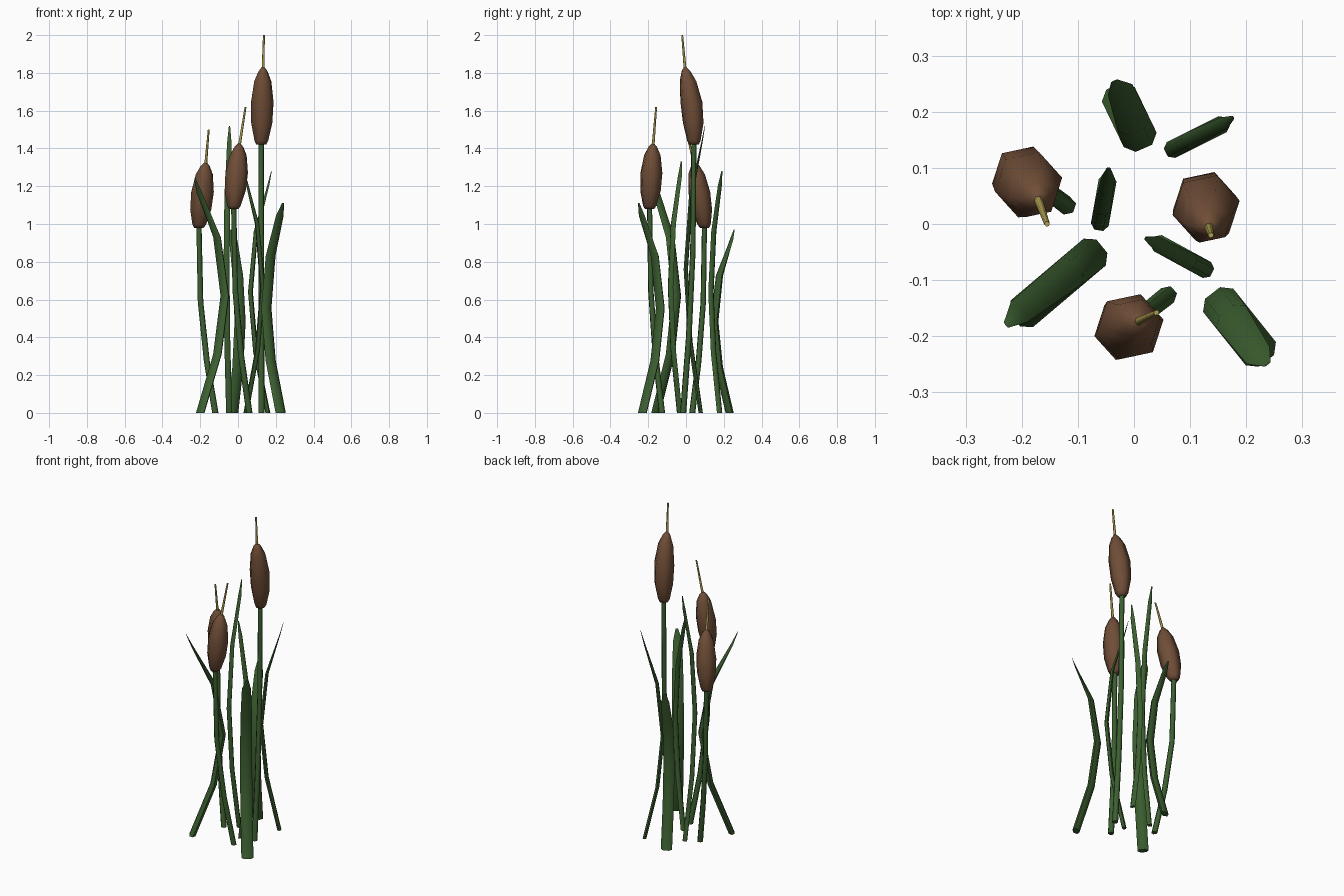
import bpy, bmesh, math
from mathutils import Vector

if "Cube" in bpy.data.objects:
    bpy.data.objects.remove(bpy.data.objects["Cube"])


def material(name, rgb):
    m = bpy.data.materials.new(name)
    m.diffuse_color = (*rgb, 1)
    m.use_nodes = True
    m.node_tree.nodes["Principled BSDF"].inputs["Base Color"].default_value = m.diffuse_color
    return m


GREEN = material("leaf_green", (0.045, 0.115, 0.03))
BROWN = material("head_brown", (0.16, 0.075, 0.038))
STRAW = material("spike_straw", (0.42, 0.34, 0.08))


def tube(name, points, radii, mat, turn=math.radians(12)):
    """Six-sided tube through points; radii holds (half width, half depth)."""
    bm = bmesh.new()
    rings = []
    c, s = math.cos(turn), math.sin(turn)
    for p, (a, b) in zip(points, radii):
        ring = []
        for i in range(6):
            t = math.tau * i / 6
            x, y = a * math.cos(t), b * math.sin(t)
            ring.append(bm.verts.new((p[0] + x * c - y * s, p[1] + x * s + y * c, p[2])))
        rings.append(ring)
    for lo, hi in zip(rings, rings[1:]):
        for i in range(6):
            j = (i + 1) % 6
            bm.faces.new((lo[i], lo[j], hi[j], hi[i]))
    bm.faces.new(rings[0][::-1])
    bm.faces.new(rings[-1])
    me = bpy.data.meshes.new(name)
    bm.to_mesh(me)
    bm.free()
    me.materials.append(mat)
    ob = bpy.data.objects.new(name, me)
    bpy.context.collection.objects.link(ob)
    bpy.context.view_layer.objects.active = ob
    ob.select_set(True)
    bpy.ops.object.shade_smooth_by_angle(angle=math.radians(65))
    ob.select_set(False)
    return ob


def cattail(n, base, bottom, top, tip, bow=0.0):
    base, bottom, top, tip = map(Vector, (base, bottom, top, tip))
    # stalk: leans out quickly near the ground, then straightens
    pts = []
    for f, g in ((0, 0), (0.28, 0.52), (0.6, 0.9), (1.03, 1)):
        p = base.lerp(bottom, g)
        p.z = bottom.z * f
        pts.append(p)
    tube(f"stalk_{n}", pts, [(0.017, 0.017), (0.016, 0.016), (0.015, 0.015), (0.014, 0.014)], GREEN)
    # seed head
    prof = [(0, 0.026), (0.05, 0.037), (0.28, 0.057), (0.55, 0.061),
            (0.82, 0.046), (0.95, 0.024), (1, 0.008)]
    tube(f"seed_head_{n}",
         [bottom.lerp(top, f) + Vector((0, bow * math.sin(math.pi * f), 0)) for f, r in prof],
         [(r, r) for f, r in prof], BROWN)
    # spike
    tube(f"spike_{n}", [top - Vector((0, 0, 0.02)), tip], [(0.008, 0.008), (0.005, 0.005)], STRAW)


def leaf(n, base, mid, tip, height, w, d):
    base, mid, tip = (Vector((*v, 0)) for v in (base, mid, tip))
    out = tip - mid
    side = Vector((-out.y, out.x, 0)).normalized()
    # blade keeps its width, thins to an edge and ends in a slanted point
    near = mid.lerp(tip, 0.84) - side * w * 0.1
    pts = [base, mid.lerp(base, 0.3), mid.copy(), mid.lerp(tip, 0.26), near, tip]
    for p, f in zip(pts, (0, 0.25, 0.5, 0.75, 0.94, 1)):
        p.z = height * f
    widths = [(w, d), (w, d), (w, d), (w * 0.96, d * 0.85), (w * 0.75, d * 0.25), (w * 0.2, 0.001)]
    tube(f"leaf_{n}", pts, widths, GREEN, math.atan2(out.y, out.x) + math.pi / 2)


cattail(1, (-0.12, 0.033, 0), (-0.207, 0.098, 0.98), (-0.172, 0.047, 1.325), (-0.155, 0.0, 1.5))
cattail(2, (0.124, -0.015, 0), (0.123, 0.042, 1.42), (0.133, -0.004, 1.83), (0.137, -0.02, 2.0), 0.012)
cattail(3, (0.06, -0.127, 0), (-0.023, -0.193, 1.08), (0.006, -0.175, 1.425), (0.04, -0.158, 1.62))

# three broad and three narrow bowed leaves
leaf(1, (0.226, -0.231), (0.15, -0.136), (0.238, -0.25), 1.11, 0.034, 0.019)
leaf(2, (-0.2, -0.16), (-0.07, -0.05), (-0.228, -0.18), 1.24, 0.031, 0.019)
leaf(3, (-0.028, 0.231), (0.011, 0.15), (-0.035, 0.255), 0.97, 0.032, 0.019)
leaf(4, (0.158, 0.178), (0.066, 0.132), (0.177, 0.19), 1.28, 0.016, 0.012)
leaf(5, (-0.047, 0.078), (-0.061, -0.001), (-0.045, 0.1), 1.52, 0.016, 0.012)
leaf(6, (0.042, -0.034), (0.13, -0.082), (0.02, -0.025), 1.33, 0.016, 0.012)
